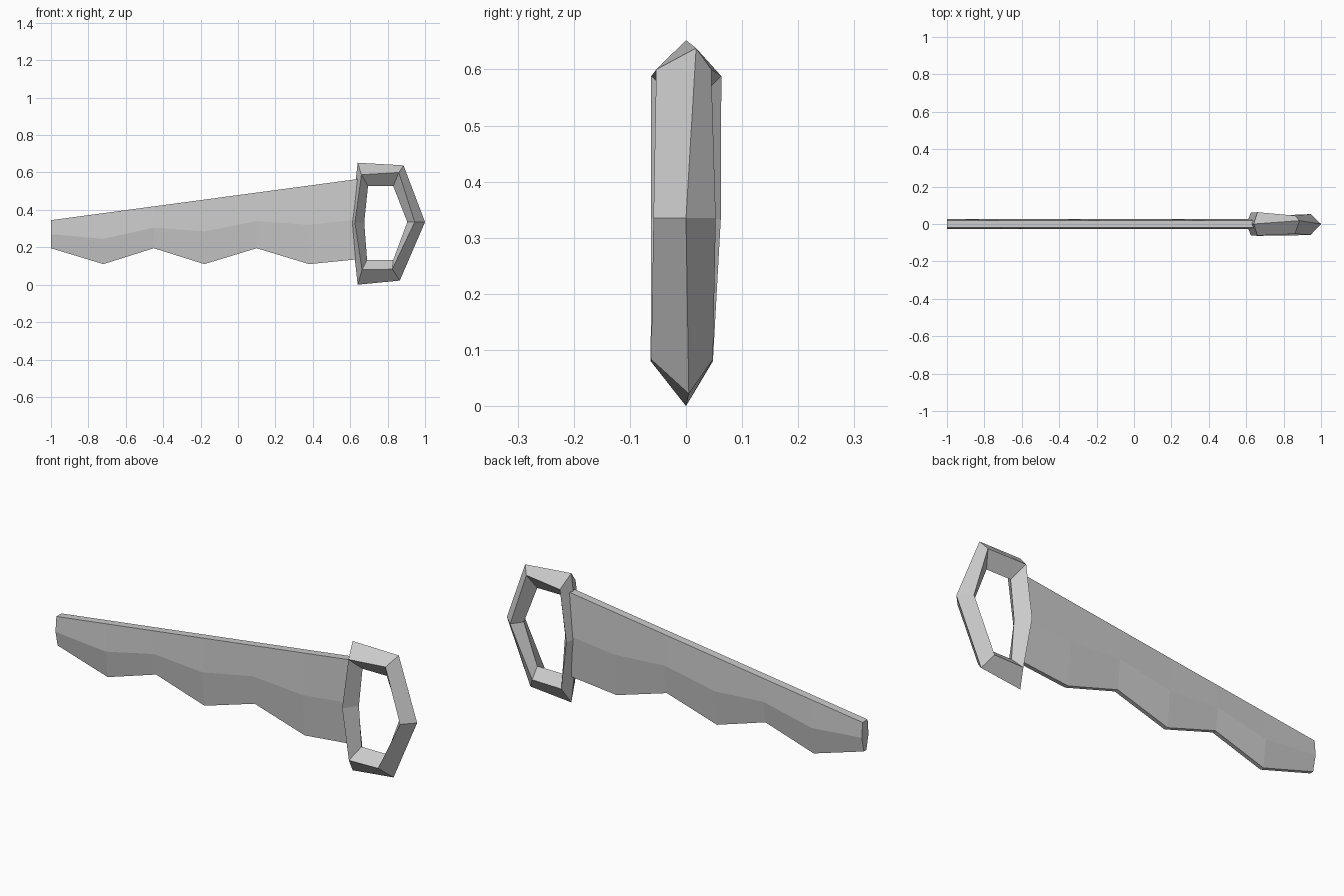
import bpy
import bmesh

cube = bpy.data.objects.get("Cube")
if cube:
    bpy.data.objects.remove(cube)

grey = bpy.data.materials.new("plain_grey")
grey.use_nodes = True
grey.diffuse_color = (0.6, 0.6, 0.6, 1)
grey.node_tree.nodes["Principled BSDF"].inputs["Base Color"].default_value = (0.6, 0.6, 0.6, 1)


def loft(name, sections, closed):
    """Skin a row of equal-length cross-sections, as a ring or with end caps."""
    bm = bmesh.new()
    rings = [[bm.verts.new(p) for p in section] for section in sections]
    pairs = list(zip(rings, rings[1:]))
    if closed:
        pairs.append((rings[-1], rings[0]))
    else:
        bm.faces.new(rings[0])
        bm.faces.new(rings[-1])
    for a, b in pairs:
        for i in range(len(a)):
            j = (i + 1) % len(a)
            bm.faces.new((a[i], a[j], b[j], b[i]))
    bmesh.ops.recalc_face_normals(bm, faces=bm.faces)
    mesh = bpy.data.meshes.new(name)
    bm.to_mesh(mesh)
    bm.free()
    mesh.materials.append(grey)
    obj = bpy.data.objects.new(name, mesh)
    bpy.context.collection.objects.link(obj)
    return obj


# Blade: six-sided section, with a wavy crease above the toothed edge
TOP, CREASE, EDGE = 0.02, 0.027, 0.01  # half thicknesses
stations = [  # x, crease height, tooth height
    (-1.0, 0.27, 0.195), (-0.72, 0.245, 0.11), (-0.45, 0.305, 0.195),
    (-0.18, 0.285, 0.11), (0.1, 0.34, 0.195), (0.38, 0.32, 0.11),
    (0.65, 0.35, 0.137),
]
blade = []
for x, crease, tooth in stations:
    top = 0.345 + (x + 1) * 0.134
    blade.append([(x, -TOP, top), (x, -CREASE, crease), (x, -EDGE, tooth),
                  (x, EDGE, tooth), (x, CREASE, crease), (x, TOP, top)])
loft("blade", blade, False)

# Handle: six-cornered ring with a diamond section
# outer x, z, y; side x, z; front and back y; inner x, z
corners = [
    ((0.64, 0.652, 0.0), (0.66, 0.588), (-0.062, 0.063), (0.695, 0.527)),
    ((0.885, 0.638, 0.018), (0.86, 0.6), (-0.053, 0.045), (0.83, 0.527)),
    ((1.0, 0.335, 0.0), (0.945, 0.335), (-0.058, 0.053), (0.905, 0.335)),
    ((0.865, 0.022, 0.005), (0.825, 0.083), (-0.062, 0.048), (0.83, 0.132)),
    ((0.64, 0.0, 0.0), (0.663, 0.08), (-0.063, 0.048), (0.69, 0.132)),
    ((0.602, 0.33, 0.0), (0.625, 0.333), (-0.062, 0.062), (0.675, 0.333)),
]
handle = []
for (ox, oz, oy), (sx, sz), (front, back), (ix, iz) in corners:
    handle.append([(ox, oy, oz), (sx, front, sz), (ix, 0, iz), (sx, back, sz)])
loft("handle", handle, True)
